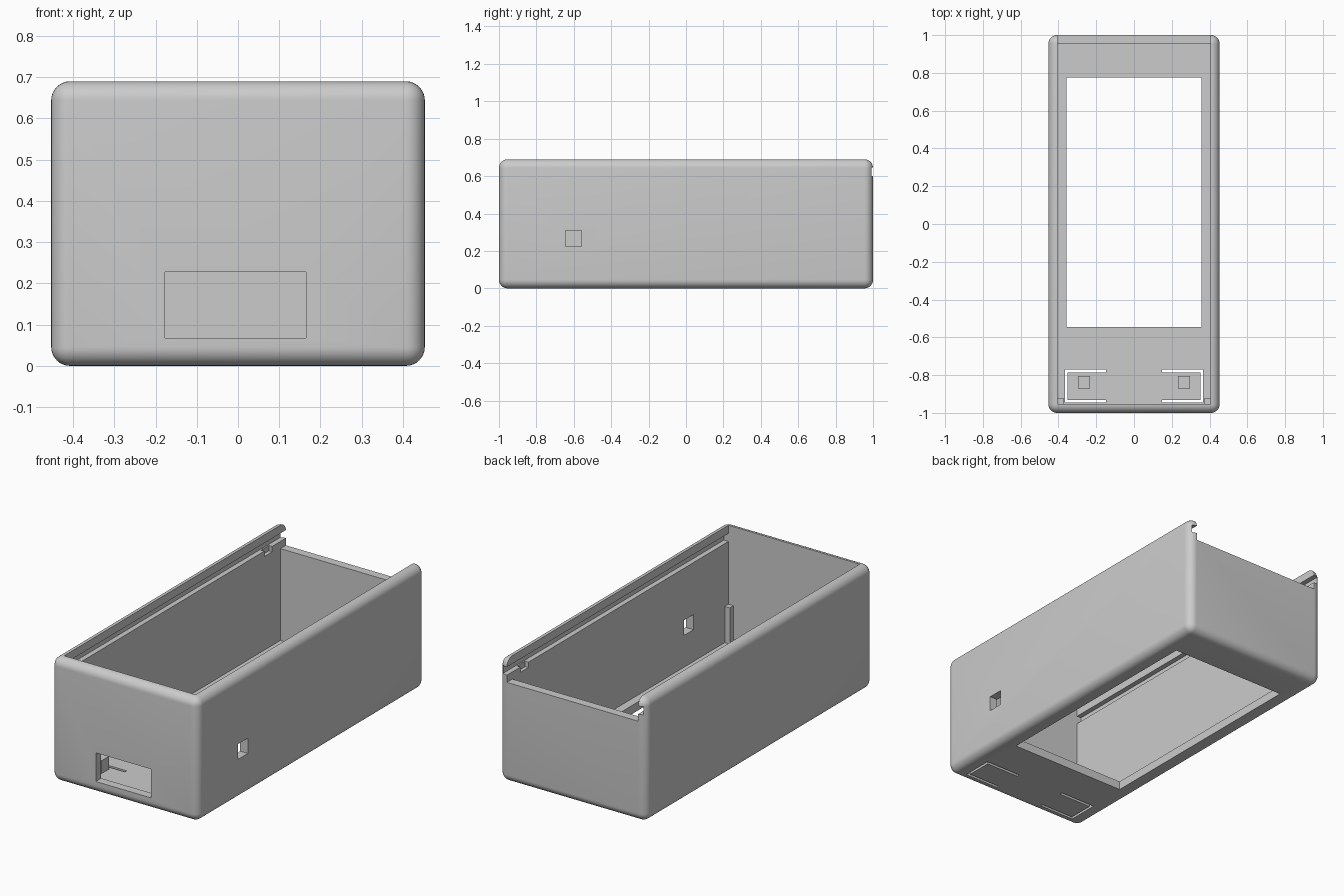
import bpy, bmesh
from mathutils import Vector

if "Cube" in bpy.data.objects:
    bpy.data.objects.remove(bpy.data.objects["Cube"], do_unlink=True)

X, Y, H = 0.453, 1.0, 0.69       # outer half width, half length, height
WALL = 0.048
IX, IY = X - WALL, Y - WALL      # inner half sizes

grey = bpy.data.materials.new("light grey plastic")
grey.use_nodes = True
colour = (0.6, 0.6, 0.6, 1)
grey.diffuse_color = colour
grey.node_tree.nodes["Principled BSDF"].inputs["Base Color"].default_value = colour


def box(name, xs, ys, zs, round_edges=0):
    """Axis-aligned box from three ranges, optionally with rounded edges."""
    bm = bmesh.new()
    bmesh.ops.create_cube(bm, size=1)
    for v in bm.verts:
        v.co = Vector([lo + (c + 0.5) * (hi - lo)
                       for c, (lo, hi) in zip(v.co, (xs, ys, zs))])
    if round_edges:
        bmesh.ops.bevel(bm, geom=bm.edges[:], offset=round_edges,
                        segments=8, profile=0.5, affect='EDGES')
    mesh = bpy.data.meshes.new(name)
    bm.to_mesh(mesh)
    bm.free()
    mesh.materials.append(grey)
    ob = bpy.data.objects.new(name, mesh)
    bpy.context.collection.objects.link(ob)
    return ob


def cut(target, xs, ys, zs):
    """Subtract a box from the target."""
    cutter = box("cutter", xs, ys, zs)
    cutter.hide_render = True
    mod = target.modifiers.new("cut", 'BOOLEAN')
    mod.operation = 'DIFFERENCE'
    mod.solver = 'EXACT'
    mod.object = cutter
    bpy.context.view_layer.objects.active = target
    bpy.ops.object.modifier_apply(modifier=mod.name)
    bpy.data.objects.remove(cutter, do_unlink=True)


def mirrored(side, a, b):
    return tuple(sorted((side * a, side * b)))


# Rounded shell with its cavity
case = box("case_shell", (-X, X), (-Y, Y), (0, H), 0.046)
cut(case, (-IX, IX), (-IY, IY), (WALL, 1))

# Sliding lid entry in the back wall, and the lid groove
cut(case, (-IX, IX), (0.9, 1.1), (0.56, 1))
cut(case, (-0.433, 0.433), (-IY, 1.1), (0.6, 0.645))

# Screen window in the floor
cut(case, (-0.358, 0.358), (-0.545, 0.775), (-0.1, 0.2))

# Port opening in the front and square hole in one side
cut(case, (-0.177, 0.165), (-1.1, -0.9), (0.068, 0.228))
cut(case, (0.35, 0.55), (-0.645, -0.56), (0.225, 0.31))

for side, label in ((1, "left"), (-1, "right")):
    # Lid catch notch in the ledge below the groove
    cut(case, mirrored(side, 0.39, 0.425), (0.81, 0.88), (0.57, 0.61))
    # Three slits that free a flexible button tab
    cut(case, mirrored(side, 0.148, 0.366), (-0.786, -0.77), (-0.1, 0.2))
    cut(case, mirrored(side, 0.148, 0.366), (-0.946, -0.931), (-0.1, 0.2))
    cut(case, mirrored(side, 0.352, 0.366), (-0.94, -0.775), (-0.1, 0.2))
    # Button pusher on the tab and support post in the front corner
    box(label + "_button_pusher", mirrored(side, 0.232, 0.297),
        (-0.87, -0.805), (0.03, 0.12))
    box(label + "_corner_post", mirrored(side, 0.374, IX + 0.01),
        (-IY - 0.01, -0.92), (0.03, 0.25))

# Smooth rounded edges, crisp cut edges
bpy.ops.object.select_all(action='DESELECT')
case.select_set(True)
bpy.context.view_layer.objects.active = case
bpy.ops.object.shade_smooth_by_angle(angle=0.5)
